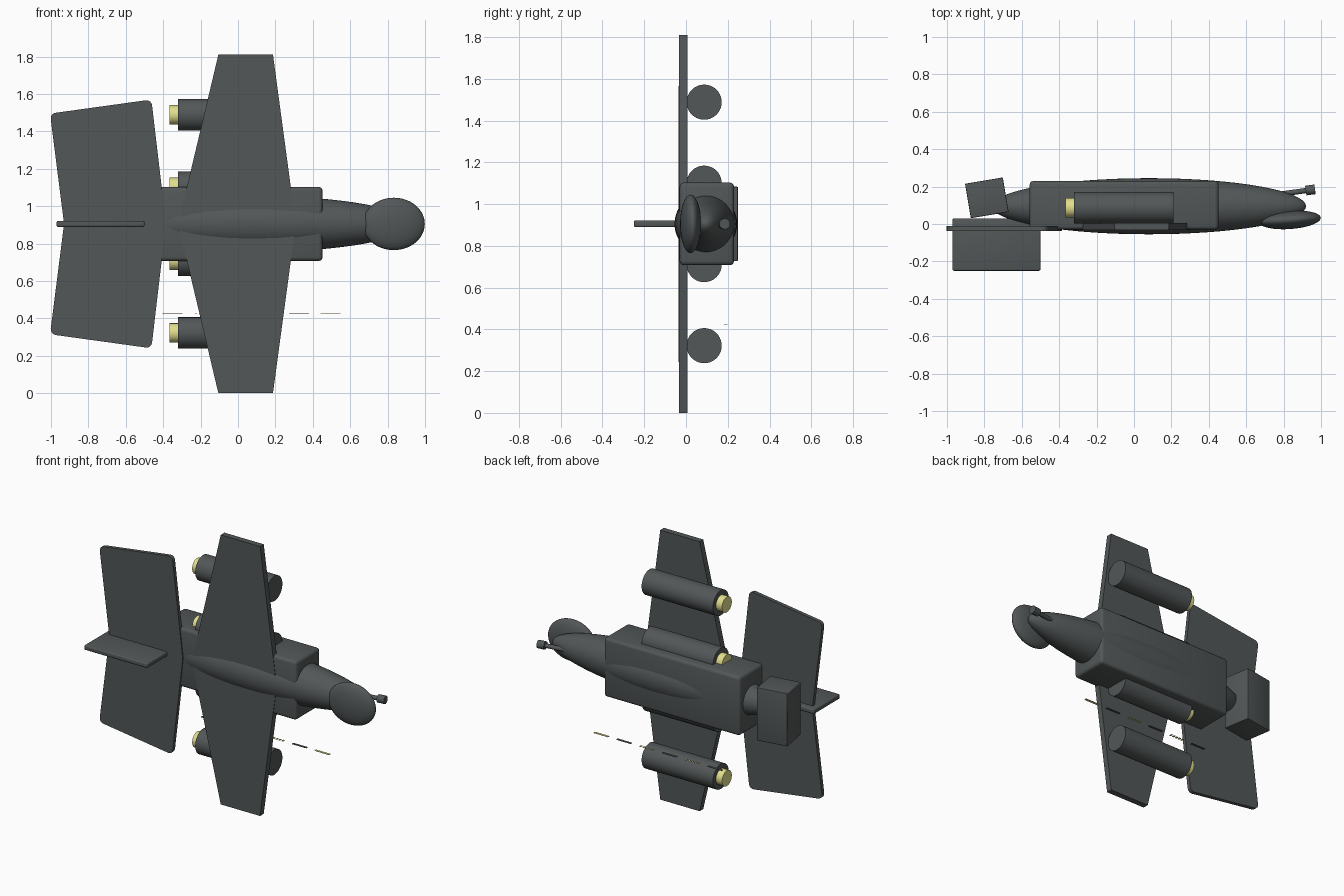
import bpy, bmesh, math
from mathutils import Matrix

if "Cube" in bpy.data.objects:
    bpy.data.objects.remove(bpy.data.objects["Cube"])

ZC = 0.905  # height of the mirror plane (aircraft stands on a wing tip)


def material(name, rgb):
    m = bpy.data.materials.new(name)
    m.diffuse_color = (*rgb, 1)
    m.use_nodes = True
    m.node_tree.nodes["Principled BSDF"].inputs["Base Color"].default_value = m.diffuse_color
    return m


GREY = material("dark_grey", (0.085, 0.095, 0.096))
YELLOW = material("pale_yellow", (0.76, 0.73, 0.27))


def finish(name, bm, mat, smooth=False):
    bmesh.ops.recalc_face_normals(bm, faces=bm.faces)
    me = bpy.data.meshes.new(name)
    bm.to_mesh(me)
    bm.free()
    me.materials.append(mat)
    ob = bpy.data.objects.new(name, me)
    bpy.context.collection.objects.link(ob)
    if smooth:
        bpy.ops.object.select_all(action='DESELECT')
        ob.select_set(True)
        bpy.context.view_layer.objects.active = ob
        bpy.ops.object.shade_smooth_by_angle(angle=math.radians(35))
    return ob


def box(name, centre, size, mat, bevel=0.0, rot=0.0):
    bm = bmesh.new()
    bmesh.ops.create_cube(bm, size=1, matrix=Matrix.Diagonal((*size, 1)))
    if bevel:
        bmesh.ops.bevel(bm, geom=bm.edges[:], offset=bevel, segments=3,
                        profile=0.5, affect='EDGES')
    ob = finish(name, bm, mat, bool(bevel))
    ob.location, ob.rotation_euler.z = centre, rot
    return ob


def ellipsoid(name, centre, radii, mat, rot=0.0):
    bm = bmesh.new()
    m = Matrix.Diagonal((*radii, 1)) @ Matrix.Rotation(math.pi / 2, 4, 'Y')
    bmesh.ops.create_uvsphere(bm, u_segments=48, v_segments=32, radius=1, matrix=m)
    ob = finish(name, bm, mat, True)
    ob.location, ob.rotation_euler.z = centre, rot
    return ob


def rod(name, centre, radius, length, mat, rot=0.0):
    """Cylinder along x, turned about z."""
    bm = bmesh.new()
    bmesh.ops.create_cone(bm, cap_ends=True, segments=40, radius1=radius, radius2=radius,
                          depth=length, matrix=Matrix.Rotation(math.pi / 2, 4, 'Y'))
    ob = finish(name, bm, mat, True)
    ob.location, ob.rotation_euler.z = centre, rot
    return ob


def plate(name, outline, y0, y1, side, round_ids=()):
    """Flat panel from (x, distance from mirror plane) points."""
    bm = bmesh.new()
    vs = [bm.verts.new((x, y0, ZC + side * d)) for x, d in outline]
    face = bm.faces.new(vs)
    if round_ids:
        bmesh.ops.bevel(bm, geom=[vs[i] for i in round_ids], offset=0.03, segments=4,
                        profile=0.5, affect='VERTICES')
    ext = bmesh.ops.extrude_face_region(bm, geom=bm.faces[:])
    verts = [g for g in ext['geom'] if isinstance(g, bmesh.types.BMVert)]
    bmesh.ops.translate(bm, vec=(0, y1 - y0, 0), verts=verts)
    return finish(name, bm, GREY)


# fuselage
box("body_block", (-0.053, 0.1, ZC), (1.01, 0.26, 0.396), GREY, 0.02)
ellipsoid("fuselage_core", (0.08, 0.095, ZC), (0.84, 0.15, 0.15), GREY)
ellipsoid("canopy", (0.833, 0.022, ZC), (0.166, 0.049, 0.14), GREY, math.radians(4))

# nose gun
tilt = math.radians(8)
rod("gun_barrel", (0.87, 0.172, ZC), 0.014, 0.17, GREY, tilt)
rod("gun_muzzle", (0.943, 0.182, ZC), 0.026, 0.05, GREY, tilt)

# tail block and fin
box("tail_block", (-0.787, 0.14, ZC), (0.205, 0.187, 0.356), GREY, 0.004, math.radians(9.5))
box("tail_fin", (-0.735, -0.11, ZC), (0.47, 0.28, 0.032), GREY, 0.008)

# wings, tailplanes, engines: mirrored up and down
for side, tag in ((1, "upper"), (-1, "lower")):
    plate("wing_" + tag, [(-0.32, 0), (0.309, 0), (0.187, ZC), (-0.105, ZC)],
          -0.033, 0.006, side)
    plate("tailplane_" + tag, [(-0.93, 0), (-0.385, 0), (-0.463, 0.665), (-1.005, 0.59)],
          -0.037, -0.012, side, (2, 3))
    for d, pos in ((0.583, "outer"), (0.195, "inner")):
        z = ZC + side * d
        rod(f"engine_{tag}_{pos}", (-0.055, 0.087, z), 0.084, 0.53, GREY)
        rod(f"nozzle_{tag}_{pos}", (-0.335, 0.087, z), 0.052, 0.06, YELLOW)

# dashed marker strip beside the lower wing
for i in range(6):
    x = 0.495 - i * 0.169
    if i in (2, 4):
        for k in range(5):
            box(f"marker_tick_{i}_{k}", (x - 0.044 + k * 0.022, 0.19, 0.425),
                (0.012, 0.018, 0.003), YELLOW)
    else:
        box(f"marker_dash_{i}", (x, 0.19, 0.425), (0.107, 0.016, 0.003),
            YELLOW if i == 0 else GREY)
